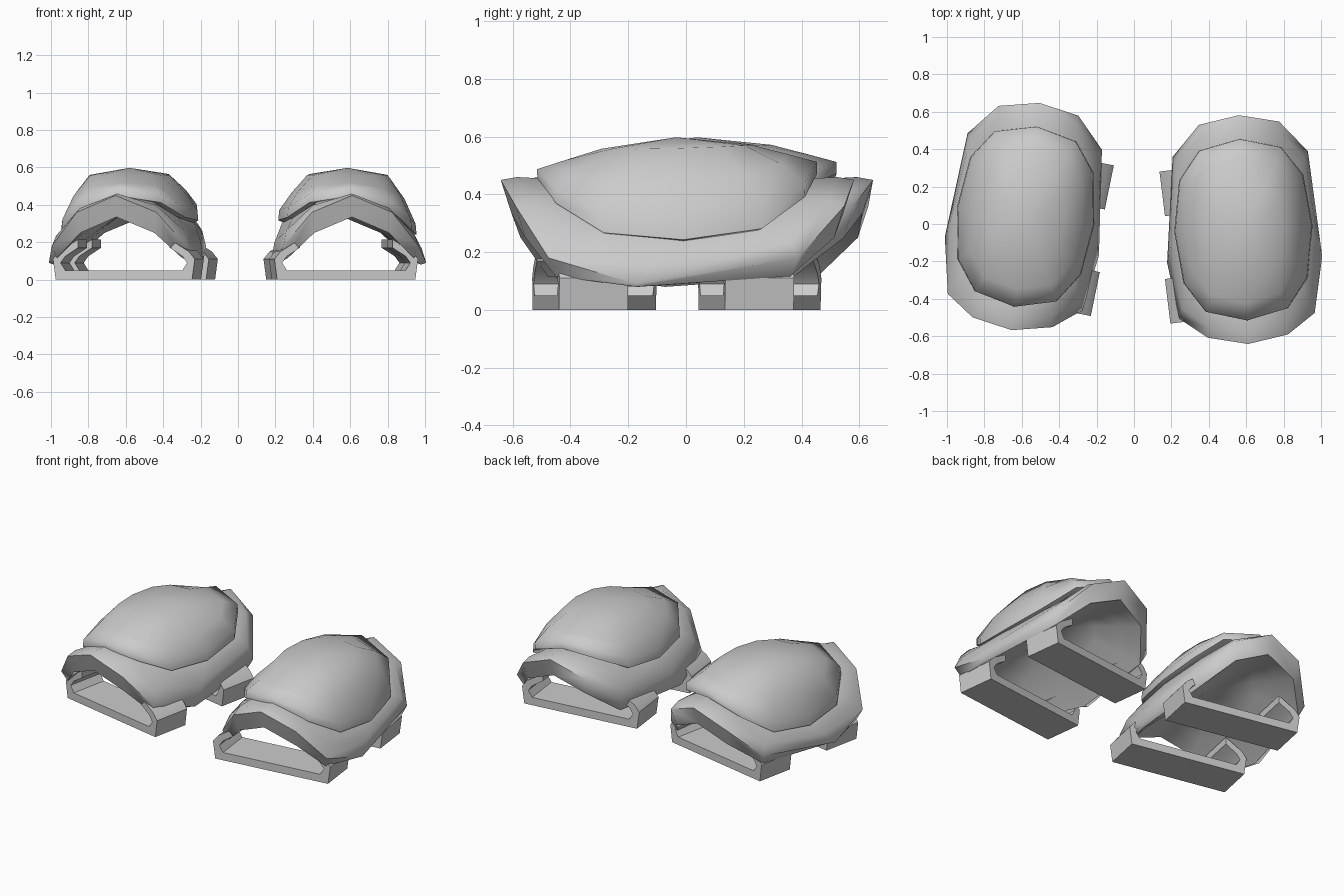
import bpy, bmesh
from math import sin, cos, pi, radians
from mathutils import Matrix, Vector

cube = bpy.data.objects.get("Cube")
if cube:
    bpy.data.objects.remove(cube, do_unlink=True)

grey = bpy.data.materials.new("plain_grey")
grey.use_nodes = True
grey.diffuse_color = (0.6, 0.6, 0.6, 1)
grey.node_tree.nodes["Principled BSDF"].inputs["Base Color"].default_value = grey.diffuse_color

SIDES = 12


def soft(value, power):
    return abs(value) ** power * (1 if value >= 0 else -1)


def ring(bm, shape, rx, ry, z_side, z_end, power, roll, sweep):
    """Rounded oblong loop that arches toward its ends; sweep moves its side corners forward."""
    verts = []
    for i in range(SIDES):
        a = 2 * pi * i / SIDES
        x, y = rx * soft(cos(a), shape[0]), ry * soft(sin(a), shape[1])
        z = z_side + (z_end - z_side) * abs(sin(a)) ** power
        verts.append(bm.verts.new((x, y - sweep * abs(cos(a)) ** 12, z - roll * x)))
    return verts


def loft(rings, shape, start, end):
    """Bridge successive rings and close both ends with a centre point."""
    bm = bmesh.new()
    loops = [ring(bm, shape, *r) for r in rings]
    for a, b in zip(loops, loops[1:]):
        for i in range(SIDES):
            j = (i + 1) % SIDES
            bm.faces.new((a[i], a[j], b[j], b[i]))
    for loop, z in ((loops[0], start), (loops[-1], end)):
        centre = bm.verts.new((0, 0, z))
        for i in range(SIDES):
            bm.faces.new((loop[i], loop[(i + 1) % SIDES], centre))
    return bm


def extrude_profile(points, width):
    bm = bmesh.new()
    face = bm.faces.new([bm.verts.new((x, -width / 2, z)) for x, z in points])
    new = bmesh.ops.extrude_face_region(bm, geom=[face])["geom"]
    moved = [v for v in new if isinstance(v, bmesh.types.BMVert)]
    bmesh.ops.translate(bm, verts=moved, vec=Vector((0, width, 0)))
    return bm


def finish(bm, name, matrix, angle):
    bm.transform(matrix)
    bmesh.ops.recalc_face_normals(bm, faces=bm.faces)
    mesh = bpy.data.meshes.new(name)
    bm.to_mesh(mesh)
    bm.free()
    mesh.materials.append(grey)
    obj = bpy.data.objects.new(name, mesh)
    bpy.context.collection.objects.link(obj)
    bpy.ops.object.select_all(action="DESELECT")
    obj.select_set(True)
    bpy.context.view_layer.objects.active = obj
    bpy.ops.object.shade_smooth_by_angle(angle=radians(angle))


# Padded base, from the cavity roof out over the rim to the bed under the cap
BASE = [
    (0.18, 0.27, 0.255, 0.36, 2, 0, 0),
    (0.30, 0.43, 0.165, 0.35, 2.5, 0, 0.08),
    (0.385, 0.575, 0.08, 0.335, 2.8, 0, 0.16),
    (0.415, 0.612, 0.09, 0.45, 2, 0, 0.16),
    (0.395, 0.555, 0.18, 0.46, 2, 0.04, 0.08),
    (0.35, 0.465, 0.275, 0.455, 2.5, 0.08, 0),
]
# Hard cap, from its underside over the lip to the crown
CAP = [
    (0.34, 0.45, 0.27, 0.45, 2.7, 0.1, 0),
    (0.37, 0.485, 0.28, 0.46, 2.7, 0.1, 0),
    (0.365, 0.485, 0.335, 0.5, 2.5, 0.1, 0),
    (0.305, 0.39, 0.445, 0.528, 2, 0.04, 0),
    (0.215, 0.26, 0.56, 0.565, 2, 0, 0),
]
# Strap half section: outside going up, then back down the inside
OUTER = [(0.372, 0), (0.387, 0.11), (0.355, 0.15), (0.25, 0.215)]
INNER = [(0.25, 0.17), (0.32, 0.125), (0.345, 0.09), (0.32, 0.05)]
half = OUTER + INNER
STRAP = half + [(-x, z) for x, z in reversed(half)]

for side, x, y, turn, flip in (("left", 0.585, -0.03, 2.4, 1), ("right", -0.58, 0.04, -7, -1)):
    place = (Matrix.Translation((x, y, 0)) @ Matrix.Rotation(radians(turn), 4, "Z")
             @ Matrix.Diagonal((flip, 1, 1, 1)))
    finish(loft(BASE, (0.95, 0.5), 0.38, 0.47), side + "_pad_base", place, 60)
    tilt = Matrix.Translation((0, 0.012, 0)) @ Matrix.Rotation(radians(1.5), 4, "X")
    finish(loft(CAP, (0.75, 0.82), 0.48, 0.598), side + "_pad_cap", place @ tilt, 62)
    for end, sx, sy in (("front", -0.035, -0.335), ("back", -0.04, 0.24)):
        local = Matrix.Translation((sx, sy, 0)) @ Matrix.Rotation(radians(4.6), 4, "Z")
        finish(extrude_profile(STRAP, 0.24), f"{side}_{end}_strap", place @ local, 40)
